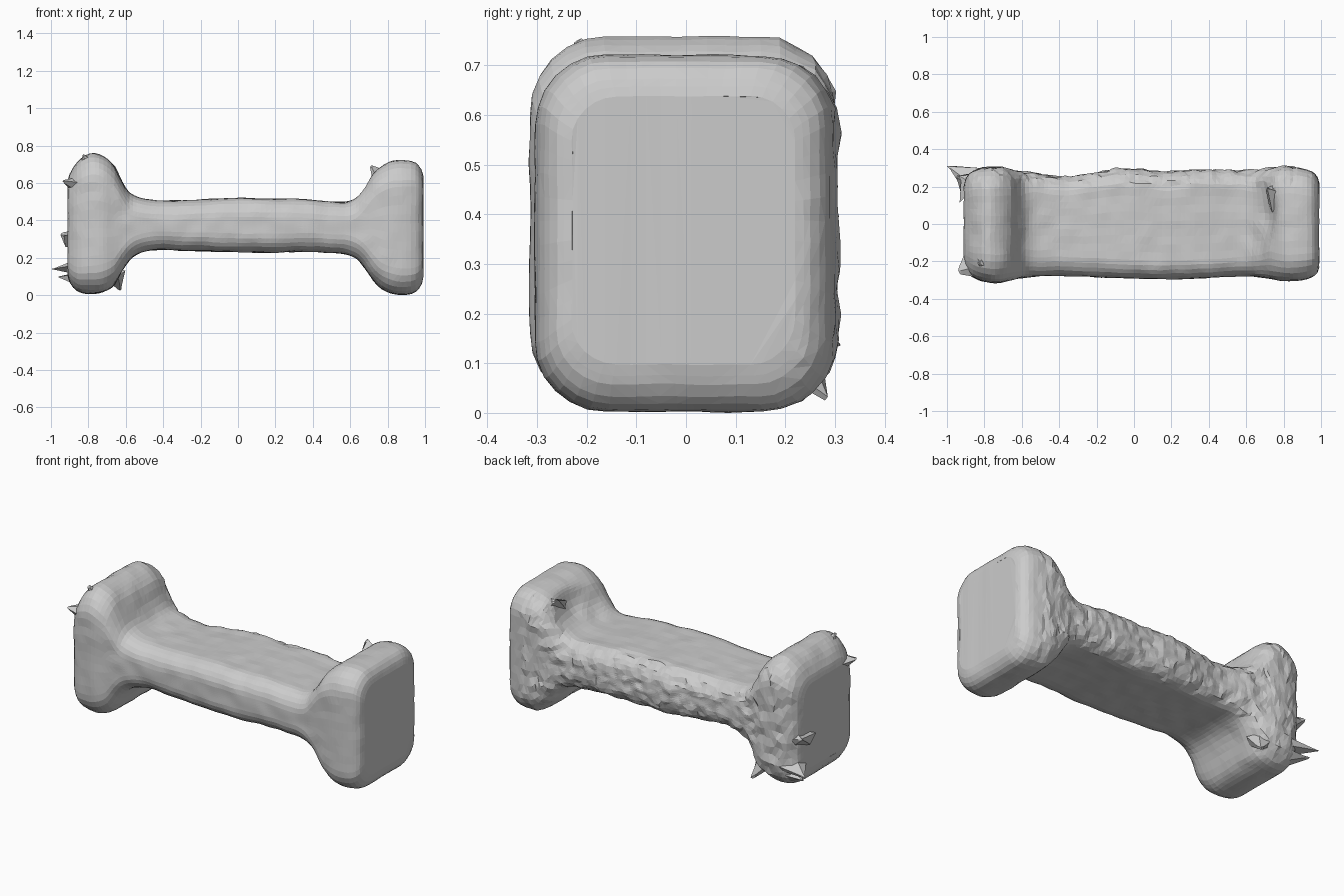
import bpy, bmesh, math, random
from mathutils import Vector, noise

if "Cube" in bpy.data.objects:
    bpy.data.objects.remove(bpy.data.objects["Cube"])

random.seed(4)

# Cross-section stations along x: x, z low, z high, y front, y back, corner radius
STATIONS = [
    (-.91, .11, .61, -.22, .20, .09), (-.90, .07, .65, -.25, .24, .11),
    (-.86, .025, .71, -.285, .28, .13), (-.79, .01, .76, -.31, .30, .15),
    (-.72, .02, .745, -.315, .30, .15), (-.66, .06, .69, -.30, .29, .14),
    (-.62, .13, .61, -.29, .28, .13), (-.58, .19, .55, -.285, .275, .115),
    (-.52, .23, .52, -.28, .27, .10), (-.42, .245, .508, -.275, .255, .10),
    (-.30, .24, .508, -.28, .26, .10), (-.05, .235, .52, -.29, .295, .10),
    (.15, .23, .518, -.295, .28, .10), (.35, .235, .515, -.29, .29, .10),
    (.55, .225, .50, -.28, .285, .10), (.63, .20, .52, -.28, .285, .11),
    (.68, .145, .585, -.285, .29, .125), (.72, .085, .655, -.29, .295, .14),
    (.77, .035, .695, -.30, .30, .14), (.83, .01, .718, -.305, .305, .14),
    (.90, .005, .722, -.30, .295, .14), (.95, .02, .71, -.285, .28, .13),
    (.98, .06, .675, -.26, .25, .11), (.99, .10, .64, -.23, .22, .09),
]


def dense_stations(step=.025):
    """Smooth curve through the stations."""
    out = []
    s = [STATIONS[0]] + STATIONS + [STATIONS[-1]]
    for a, b, c, d in zip(s, s[1:], s[2:], s[3:]):
        n = max(2, math.ceil((c[0] - b[0]) / step))
        for i in range(n):
            t = i / n
            h = t * t * (3 - 2 * t)
            row = [b[0] + (c[0] - b[0]) * t]
            for k in range(1, 6):
                w = c[0] - b[0]
                m0 = (c[k] - a[k]) / (c[0] - a[0]) * w
                m1 = (d[k] - b[k]) / (d[0] - b[0]) * w
                row.append(b[k] * (1 - h) + c[k] * h
                           + m0 * t * (1 - t) ** 2 - m1 * t * t * (1 - t))
            out.append(row)
    return out + [STATIONS[-1]]


def section(x, z0, z1, y0, y1, r, arc=6, side=9):
    """Rounded rectangle in the yz plane."""
    corners = [(y1 - r, z1 - r), (y0 + r, z1 - r), (y0 + r, z0 + r), (y1 - r, z0 + r)]
    pts = []
    for k, (cy, cz) in enumerate(corners):
        for i in range(arc + 1):
            a = math.pi / 2 * (k + i / arc)
            pts.append(Vector((x, cy + r * math.cos(a), cz + r * math.sin(a))))
        a = math.pi / 2 * (k + 1)
        ny, nz = corners[(k + 1) % 4]
        end = Vector((x, ny + r * math.cos(a), nz + r * math.sin(a)))
        start = pts[-1]
        pts += [start.lerp(end, i / side) for i in range(1, side)]
    return pts


def roughen(p):
    """Worn surface: hollow behind the right head, lumps, rougher at the back."""
    upper = min(1, max(0, (p.z - .48) / .08))
    p.x += .045 * upper * math.exp(-((p.x - .69) / .06) ** 2 - ((p.y - .05) / .15) ** 2)
    back = min(1, max(0, (p.y - .17) / .1))
    amp = (.005 + .009 * back) if abs(p.x) < .89 else .003
    return p + amp * noise.noise_vector(p * (11 + 9 * (back > .5)))


def make_object(name, bm):
    bmesh.ops.recalc_face_normals(bm, faces=bm.faces)
    mesh = bpy.data.meshes.new(name)
    bm.to_mesh(mesh)
    bm.free()
    obj = bpy.data.objects.new(name, mesh)
    bpy.context.collection.objects.link(obj)
    return obj


# Bar with flared block ends, lofted through all the sections
bm = bmesh.new()
rings = [[bm.verts.new(roughen(p)) for p in section(*s)] for s in dense_stations()]
for a, b in zip(rings, rings[1:]):
    n = len(a)
    for i in range(n):
        bm.faces.new((a[i], a[(i + 1) % n], b[(i + 1) % n], b[i]))
bm.faces.new(rings[0])
bm.faces.new(rings[-1])
bmesh.ops.triangulate(bm, faces=bm.faces)
low = min(v.co.z for v in bm.verts)
for v in bm.verts:
    v.co.z -= low
make_object("bone_body", bm)

# Torn scraps, mostly on the left head: root, tip, root width
SCRAPS = [
    ((-.86, .23, .15), (-1.0, .31, .14), .08), ((-.86, .22, .09), (-.96, .28, .10), .07),
    ((-.87, .20, .30), (-.945, .26, .33), .11), ((-.86, -.21, .59), (-.94, -.25, .61), .09),
    ((-.80, -.17, .68), (-.83, -.22, .75), .08), ((-.67, .22, .12), (-.63, .28, .025), .08),
    ((.78, .15, .62), (.71, .19, .69), .10),
]
bm = bmesh.new()
for root, tip, w in SCRAPS:
    root, tip = Vector(root), Vector(tip)
    turn = (tip - root).to_track_quat('Z', 'Y')
    base, top = [], []
    for i in range(5):
        a = math.tau * i / 5 + random.random() * .6
        off = turn @ Vector((w * math.cos(a), .5 * w * math.sin(a), 0))
        base.append(bm.verts.new(root + off))
        top.append(bm.verts.new(tip + off * random.uniform(.05, .3)
                                - (tip - root) * random.uniform(0, .35)))
    for i in range(5):
        j = (i + 1) % 5
        bm.faces.new((base[i], base[j], top[j], top[i]))
    bm.faces.new(base[::-1])
    peak = bm.verts.new(tip)
    for i in range(5):
        bm.faces.new((top[i], top[(i + 1) % 5], peak))
make_object("torn_scraps", bm)
